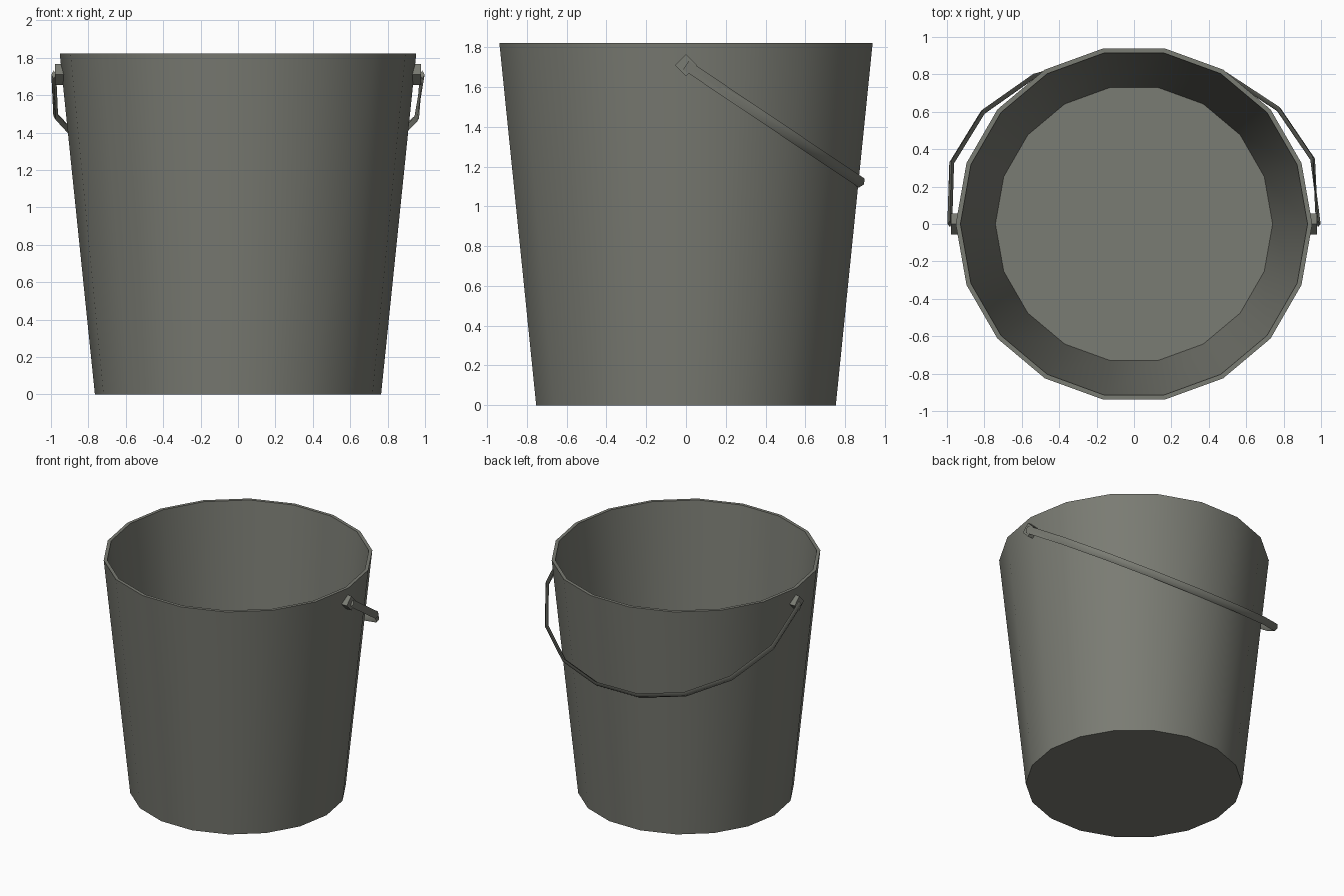
import bpy, bmesh, math
from mathutils import Vector

if "Cube" in bpy.data.objects:
    bpy.data.objects.remove(bpy.data.objects["Cube"])

metal = bpy.data.materials.new("grey metal")
metal.diffuse_color = (0.195, 0.2, 0.172, 1)
metal.use_nodes = True
metal.node_tree.nodes["Principled BSDF"].inputs["Base Color"].default_value = metal.diffuse_color

def finish(name, bm, angle):
    bmesh.ops.recalc_face_normals(bm, faces=bm.faces)
    me = bpy.data.meshes.new(name)
    bm.to_mesh(me)
    bm.free()
    me.materials.append(metal)
    ob = bpy.data.objects.new(name, me)
    bpy.context.collection.objects.link(ob)
    bpy.ops.object.select_all(action='DESELECT')
    ob.select_set(True)
    bpy.context.view_layer.objects.active = ob
    bpy.ops.object.shade_smooth_by_angle(angle=math.radians(angle))
    return ob

def skin(bm, rings):
    """Bridge successive rings of points and cap both ends."""
    vs = [[bm.verts.new(p) for p in r] for r in rings]
    n = len(vs[0])
    for a, b in zip(vs, vs[1:]):
        for i in range(n):
            j = (i + 1) % n
            bm.faces.new((a[i], a[j], b[j], b[i]))
    bm.faces.new(vs[0])
    bm.faces.new(vs[-1])

def ring(r, z, n=18):
    return [Vector((r * math.cos(2 * math.pi * i / n), r * math.sin(2 * math.pi * i / n), z))
            for i in range(n)]

# tapered bucket: outer wall, rim, inner wall, floor
bm = bmesh.new()
skin(bm, [ring(0.765, 0), ring(0.953, 1.822), ring(0.928, 1.822), ring(0.741, 0.02)])
finish("bucket", bm, 30)

# square pegs standing on a corner
for side, label in ((-1, "left"), (1, "right")):
    bm = bmesh.new()
    skin(bm, [[Vector((side * x, 0.056 * math.cos(k * math.pi / 2),
                       1.71 + 0.056 * math.sin(k * math.pi / 2))) for k in range(4)]
              for x in (0.922, 0.978)])
    finish(label + "_peg", bm, 30)

# bail handle: half loop with diamond section, hanging tilted at the back
half = [(0.985, 0), (0.965, 0.405), (0.79, 0.73), (0.515, 0.955), (0.18, 1.062)]
path = [(-x, d) for x, d in half] + [(x, d) for x, d in reversed(half)]
path = [Vector((x - 0.024 * d, d + 0.012 * x * (d > 0))) for x, d in path]
down = Vector((0, 0.83, -0.557)).normalized()
across = Vector((1, 0, 0))
normal = across.cross(down)
rings = []
for i, p in enumerate(path):
    t = path[min(i + 1, len(path) - 1)] - path[max(i - 1, 0)]
    if i in (0, len(path) - 1):
        t = Vector((0, 1))
    t.normalize()
    side = across * t.y - down * t.x
    c = Vector((0, 0, 1.71)) + across * p.x + down * p.y
    rings.append([c + side * 0.013, c + normal * 0.027, c - side * 0.013, c - normal * 0.027])
bm = bmesh.new()
skin(bm, rings)
finish("handle", bm, 75)
